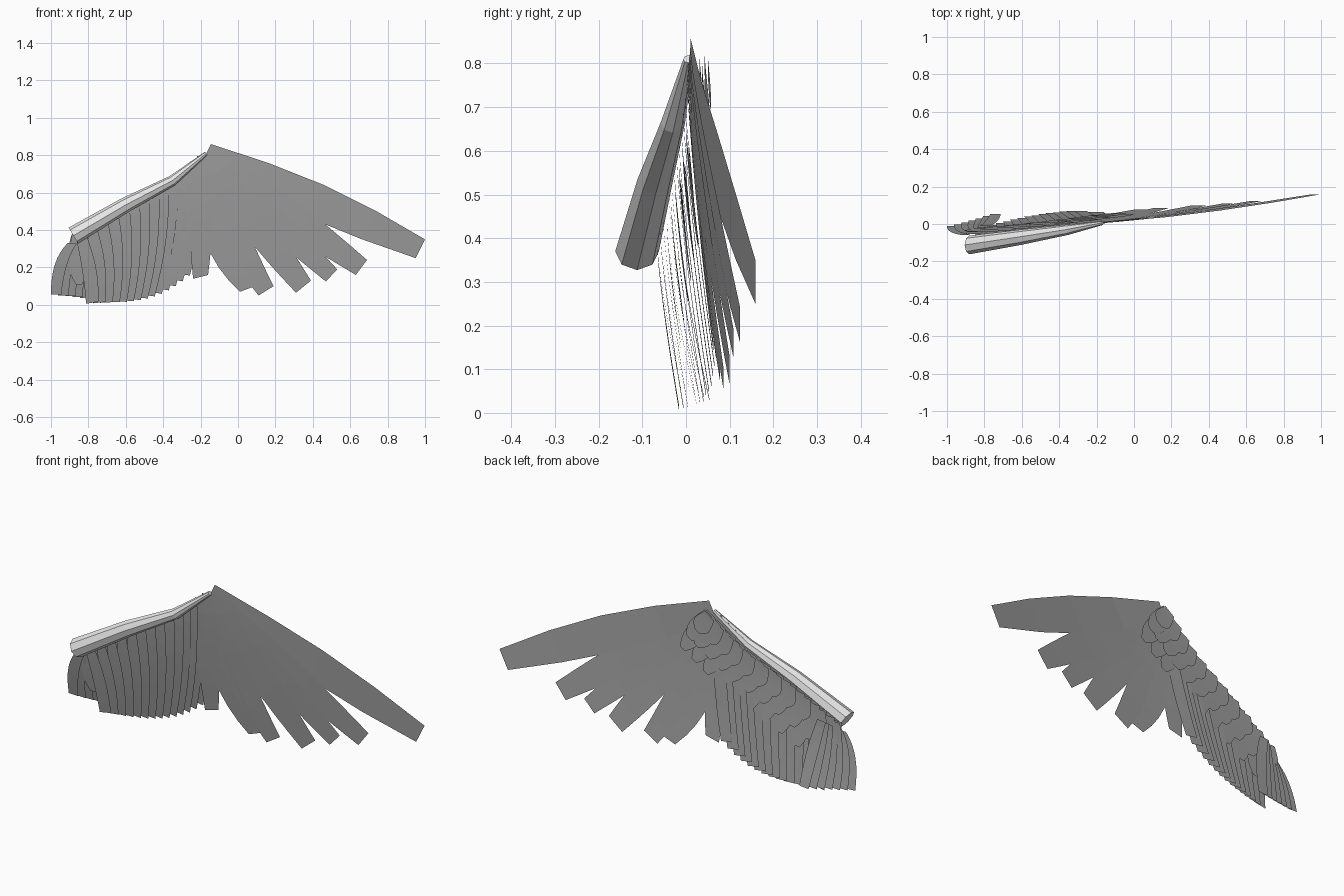
import bpy, bmesh, math
from mathutils import Vector

cube = bpy.data.objects.get("Cube")
if cube:
    bpy.data.objects.remove(cube)


def material(name, value):
    m = bpy.data.materials.new(name)
    m.use_nodes = True
    colour = (value, value, value, 1)
    m.diffuse_color = colour
    m.node_tree.nodes["Principled BSDF"].inputs["Base Color"].default_value = colour
    return m


pale_grey = material("pale_grey", 0.8)
mid_grey = material("mid_grey", 0.35)


def finish(bm, name, mat):
    mesh = bpy.data.meshes.new(name)
    bm.to_mesh(mesh)
    bm.free()
    mesh.materials.append(mat)
    bpy.context.collection.objects.link(bpy.data.objects.new(name, mesh))


def mix(a, b, t):
    return a + (b - a) * t


# Arm centreline from shoulder to wrist, with radii
PATH = [Vector(p) for p in ((-0.88, -0.112, 0.37), (-0.6, -0.07, 0.535),
                            (-0.35, -0.03, 0.665), (-0.17, 0.005, 0.81))]
RADII = (0.05, 0.041, 0.028, 0.011)


def arm(t):
    """Point on the back of the arm, t = 0 at the shoulder and 1 at the wrist."""
    f = min(t, 0.9999) * 3
    i = int(f)
    p = PATH[i].lerp(PATH[i + 1], f - i)
    p.y += mix(0.042, 0.005, t)
    return p


def feather(bm, root, ctrl, tip, half, y, scale=1.0, root_ratio=0.8,
            bulge=0.2, rounded=False, steps=8):
    """Curved sheet, level across x, that sweeps back with distance from its root."""
    rows = []
    for k in range(steps + 1):
        s = k / steps
        c = root * (1 - s) ** 2 + ctrl * 2 * s * (1 - s) + tip * s * s
        w = mix(root_ratio, 1, s) + bulge * math.sin(math.pi * s)
        if rounded and s > 0.6:
            w *= max(0.35, math.sqrt(1 - ((s - 0.6) / 0.4) ** 2))
        back = y + 0.15 * ((c - root).length / 1.26) ** 1.3 * scale
        row = []
        for side in (-1, 1):
            p = c + half * (w * side)
            row.append(bm.verts.new((p.x, back, p.y)))
        rows.append(row)
    for a, b in zip(rows, rows[1:]):
        bm.faces.new((a[0], b[0], b[1], a[1]))


def across(root, tip, width):
    d = (tip - root).normalized()
    return Vector((-d.y, d.x)) * width


# Tapered eight-sided arm
bm = bmesh.new()
rings = []
for i, (c, r) in enumerate(zip(PATH, RADII)):
    d = PATH[min(i + 1, 3)] - PATH[max(i - 1, 0)]
    n = Vector((-d.z, 0, d.x)).normalized()
    rings.append([bm.verts.new(c + n * r * math.cos(a) + Vector((0, r * math.sin(a), 0)))
                  for a in (math.tau * k / 8 for k in range(8))])
for a, b in zip(rings, rings[1:]):
    for k in range(8):
        j = (k + 1) % 8
        bm.faces.new((a[k], a[j], b[j], b[k]))
bm.faces.new(rings[0])
bm.faces.new(rings[-1])
bmesh.ops.recalc_face_normals(bm, faces=bm.faces)
finish(bm, "wing_arm", pale_grey)

# Long outer feathers: upper tip corner, lower tip corner, bend, bulge
PRIMARIES = (((1.0, 0.35), (0.95, 0.25), (0.02, 0.0), 0.75),
             ((0.69, 0.24), (0.63, 0.16), (0, 0), 0.6),
             ((0.53, 0.19), (0.47, 0.125), (0, 0), 0.55),
             ((0.39, 0.13), (0.31, 0.065), (0, 0), 0.55),
             ((0.19, 0.10), (0.11, 0.05), (-0.04, -0.03), 0.55),
             ((0.09, 0.10), (0.01, 0.07), (-0.1, -0.1), 0.55),
             ((-0.16, 0.16), (-0.24, 0.14), (0, 0), 0.55))
bm = bmesh.new()
for i, (hi, lo, bend, bulge) in enumerate(PRIMARIES):
    hi, lo = Vector(hi), Vector(lo)
    root = Vector((-0.168 - 0.004 * i, 0.812 - 0.008 * i))
    tip = (hi + lo) / 2
    feather(bm, root, (root + tip) / 2 + Vector(bend), tip, (hi - lo) / 2,
            0.01 - 0.001 * i, root_ratio=0.95, bulge=bulge, steps=4 if i == 0 else 8)
finish(bm, "primary_feathers", mid_grey)

# Hanging feathers along the arm
bm = bmesh.new()
COUNT = 14
for i in range(COUNT):
    t = mix(0.04, 0.96, i / (COUNT - 1))
    p = arm(t)
    root = Vector((p.x, p.z))
    tip = Vector((mix(-0.8, -0.27, t), 0.012 + 0.17 * t ** 3))
    ctrl = (root + tip) / 2 + Vector((0.03, 0))
    feather(bm, root, ctrl, tip, across(root, tip, 0.034), p.y, mix(1.6, 1, t))
finish(bm, "secondary_feathers", mid_grey)

# Curved feathers at the shoulder
bm = bmesh.new()
for i in range(7):
    k = i / 6
    root = Vector((mix(-0.885, -0.8, k), mix(0.33, 0.38, k)))
    tip = Vector((mix(-0.972, -0.74, k), mix(0.055, 0.03, k)))
    ctrl = Vector((mix(-0.965, -0.76, k), 0.24))
    feather(bm, root, ctrl, tip, across(ctrl, tip, 0.028),
            mix(-0.06, -0.01, k), 2.2, root_ratio=0.9)
finish(bm, "shoulder_feathers", mid_grey)

# Three overlapping rows of short feathers on the back
for name, length, layer, shift in (("lower_coverts", 0.27, 0.018, 0.0),
                                   ("middle_coverts", 0.19, 0.027, 0.04),
                                   ("upper_coverts", 0.12, 0.034, 0.0)):
    bm = bmesh.new()
    for i in range(11):
        t = min(mix(0.03, 0.99, i / 10) + shift, 1)
        p = arm(t)
        root = Vector((p.x, p.z - 0.005))
        d = Vector((mix(0.0, 0.6, t), mix(-1, -0.8, t))).normalized()
        tip = root + d * length
        feather(bm, root, (root + tip) / 2, tip, across(root, tip, 0.047),
                p.y + layer * mix(0.8, 1.2, t), mix(1.6, 1.1, t),
                root_ratio=0.7, rounded=True)
    finish(bm, name, mid_grey)
